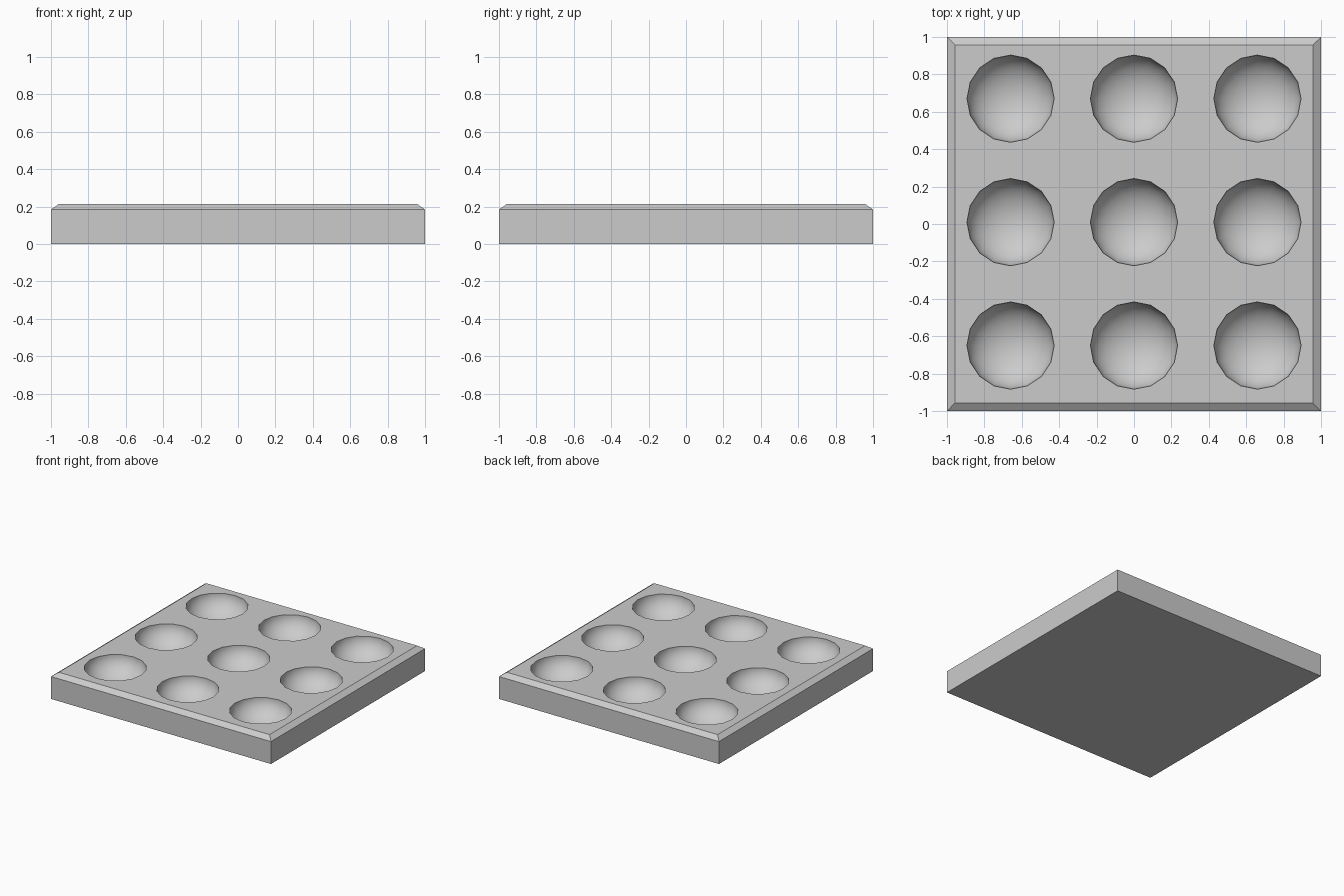
import bpy, bmesh
from math import radians
from mathutils import Matrix

cube = bpy.data.objects.get("Cube")
if cube:
    bpy.data.objects.remove(cube, do_unlink=True)

HEIGHT, SHOULDER, RIM = 0.214, 0.184, 0.06
PITCH, BOWL_RADIUS, BOWL_DEPTH, SHIFT_Y = 0.66, 0.234, 0.17, 0.01

grey = bpy.data.materials.new("light grey")
grey.use_nodes = True
colour = (0.6, 0.6, 0.6, 1)
grey.diffuse_color = colour
grey.node_tree.nodes["Principled BSDF"].inputs["Base Color"].default_value = colour


def make_object(name, bm):
    bmesh.ops.recalc_face_normals(bm, faces=bm.faces)
    mesh = bpy.data.meshes.new(name)
    bm.to_mesh(mesh)
    bm.free()
    mesh.materials.append(grey)
    obj = bpy.data.objects.new(name, mesh)
    bpy.context.collection.objects.link(obj)
    return obj


# Square slab with a shallow sloping border around the top
bm = bmesh.new()
bmesh.ops.create_cube(bm, size=2)
for v in bm.verts:
    v.co.z = SHOULDER if v.co.z > 0 else 0
top = max(bm.faces, key=lambda f: f.calc_center_median().z)
bmesh.ops.inset_region(bm, faces=[top], thickness=RIM)
for v in top.verts:
    v.co.z = HEIGHT
tray = make_object("tray", bm)

# Three by three grid of rounded bowls, cut from the slab
bm = bmesh.new()
for col in (-1, 0, 1):
    for row in (-1, 0, 1):
        place = Matrix.Translation((col * PITCH, row * PITCH + SHIFT_Y, HEIGHT))
        squash = Matrix.Diagonal((1, 1, BOWL_DEPTH / BOWL_RADIUS, 1))
        # An odd ring count keeps the rim off the cutter's own vertices
        bmesh.ops.create_uvsphere(bm, u_segments=16, v_segments=17,
                                  radius=BOWL_RADIUS, matrix=place @ squash)
cutter = make_object("bowl_cutter", bm)
cutter.hide_render = True

cut = tray.modifiers.new("bowls", "BOOLEAN")
cut.operation = "DIFFERENCE"
cut.solver = "EXACT"
cut.object = cutter

bpy.ops.object.select_all(action="DESELECT")
tray.select_set(True)
bpy.context.view_layer.objects.active = tray
bpy.ops.object.modifier_apply(modifier=cut.name)
bpy.data.objects.remove(cutter, do_unlink=True)

# Smooth bowls, crisp rims and border
bpy.ops.object.shade_smooth_by_angle(angle=radians(24))
